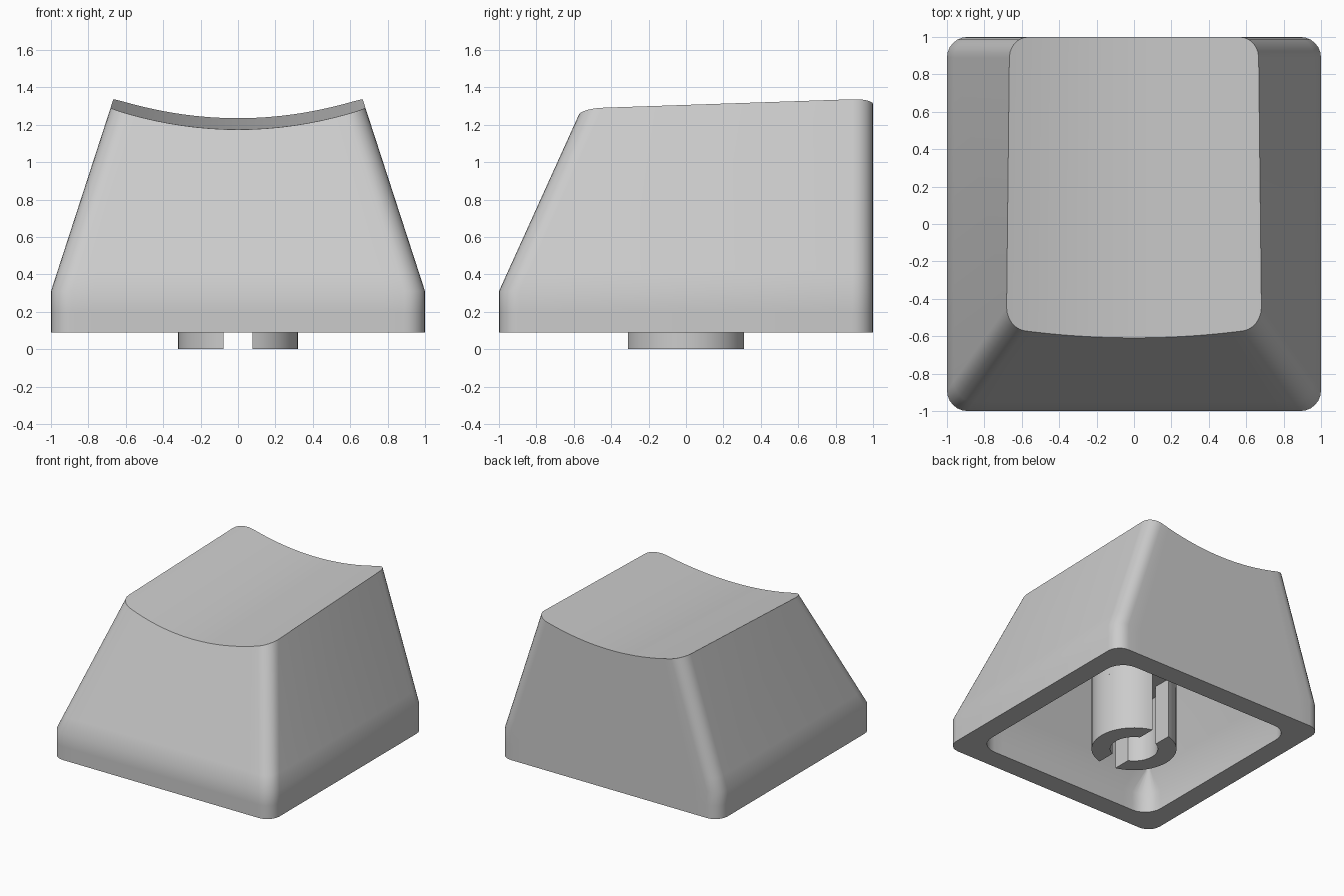
import bpy
import bmesh
from math import sin, cos, pi, asin

cube = bpy.data.objects.get("Cube")
if cube:
    bpy.data.objects.remove(cube, do_unlink=True)

# Single grey plastic
grey = bpy.data.materials.new("grey_plastic")
grey.use_nodes = True
grey.diffuse_color = (0.6, 0.6, 0.6, 1)
grey.node_tree.nodes["Principled BSDF"].inputs["Base Color"].default_value = (0.6, 0.6, 0.6, 1)

ARC, SPAN = 6, 16            # corner segments, segments along front and back
BASE, SHOULDER = 0.09, 0.31  # bottom rim height, start of the taper


def section(half_x, front, back, r, z):
    """Rounded rectangle: front row left to right, then back row right to left."""
    def row(y, s):
        arc = [i / ARC * pi / 2 for i in range(ARC + 1)]
        left = [(-half_x + r - r * cos(a), y + s * (r - r * sin(a)), z) for a in arc]
        right = [(-x, yy, zz) for x, yy, zz in reversed(left)]
        a, b = left[-1][0], right[0][0]
        mid = [(a + (b - a) * i / SPAN, y, z) for i in range(1, SPAN)]
        return left + mid + right
    return row(front, 1) + row(back, -1)[::-1]


def outer(z):
    t = max(0, z - SHOULDER)
    return section(1 - 0.325 * t, -1 + 0.4526 * t, 1, 0.11, z)


def inner(z, r):
    t = max(0, z - 0.25)
    return section(0.83 - 0.33 * t, -0.83 + 0.44 * t, 0.83, r, z)


def dish(x, y):
    return 1.235 + 0.0375 * (y - 1) + 0.2375 * x * x


def dished_section():
    """Where the tapering walls meet the scooped top."""
    points = []
    for i in range(len(outer(1))):
        z = 1.25
        for _ in range(8):
            x, y, _z = outer(z)[i]
            z = dish(x, y)
        points.append((x, y, z))
    return points


def loft(bm, rings):
    loops = [[bm.verts.new(p) for p in ring] for ring in rings]
    for a, b in zip(loops, loops[1:]):
        for i in range(len(a)):
            j = (i + 1) % len(a)
            bm.faces.new((a[i], a[j], b[j], b[i]))
    return loops


def strip_cap(bm, loop):
    """Close a section with strips running from front to back."""
    n = len(loop)
    for i in range(n // 2 - 1):
        bm.faces.new((loop[i], loop[i + 1], loop[n - 2 - i], loop[n - 1 - i]))


def finish(bm, name):
    bmesh.ops.recalc_face_normals(bm, faces=bm.faces)
    mesh = bpy.data.meshes.new(name)
    bm.to_mesh(mesh)
    bm.free()
    mesh.materials.append(grey)
    obj = bpy.data.objects.new(name, mesh)
    bpy.context.collection.objects.link(obj)
    bpy.ops.object.select_all(action='DESELECT')
    obj.select_set(True)
    bpy.context.view_layer.objects.active = obj
    bpy.ops.object.shade_smooth_by_angle(angle=pi / 6)
    return obj


# Hollow cap shell: ceiling, cavity walls, rim, outer walls, scooped top
bm = bmesh.new()
rings = [inner(1.0, 0.02), inner(0.42, 0.03), inner(0.25, 0.15), inner(BASE, 0.15)]
rings += [outer(z) for z in (BASE, 0.2, SHOULDER, 0.42)] + [dished_section()]
loops = loft(bm, rings)
strip_cap(bm, loops[0])
strip_cap(bm, loops[-1])
finish(bm, "cap_shell")

# Stem: solid upper part with a split tube below
R, HOLE, SLOT, SPLIT_TOP, TOP = 0.32, 0.18, 0.0775, 0.5, 1.02


def prism(bm, outline, z0, z1):
    loops = loft(bm, [[(x, y, z) for x, y in outline] for z in (z0, z1)])
    for loop in loops:
        bm.faces.new(loop)


def arc(radius, steps=24):
    limit = pi / 2 - asin(SLOT / radius)
    angles = [limit * (2 * i / steps - 1) for i in range(steps + 1)]
    return [(radius * cos(a), radius * sin(a)) for a in angles]


bm = bmesh.new()
prism(bm, [(R * cos(i * pi / 24), R * sin(i * pi / 24)) for i in range(48)], SPLIT_TOP, TOP)
finish(bm, "stem_root")

half = arc(R) + arc(HOLE)[::-1]
for side, name in ((1, "stem_left_half"), (-1, "stem_right_half")):
    bm = bmesh.new()
    prism(bm, [(side * x, y) for x, y in half], 0, SPLIT_TOP)
    finish(bm, name)
